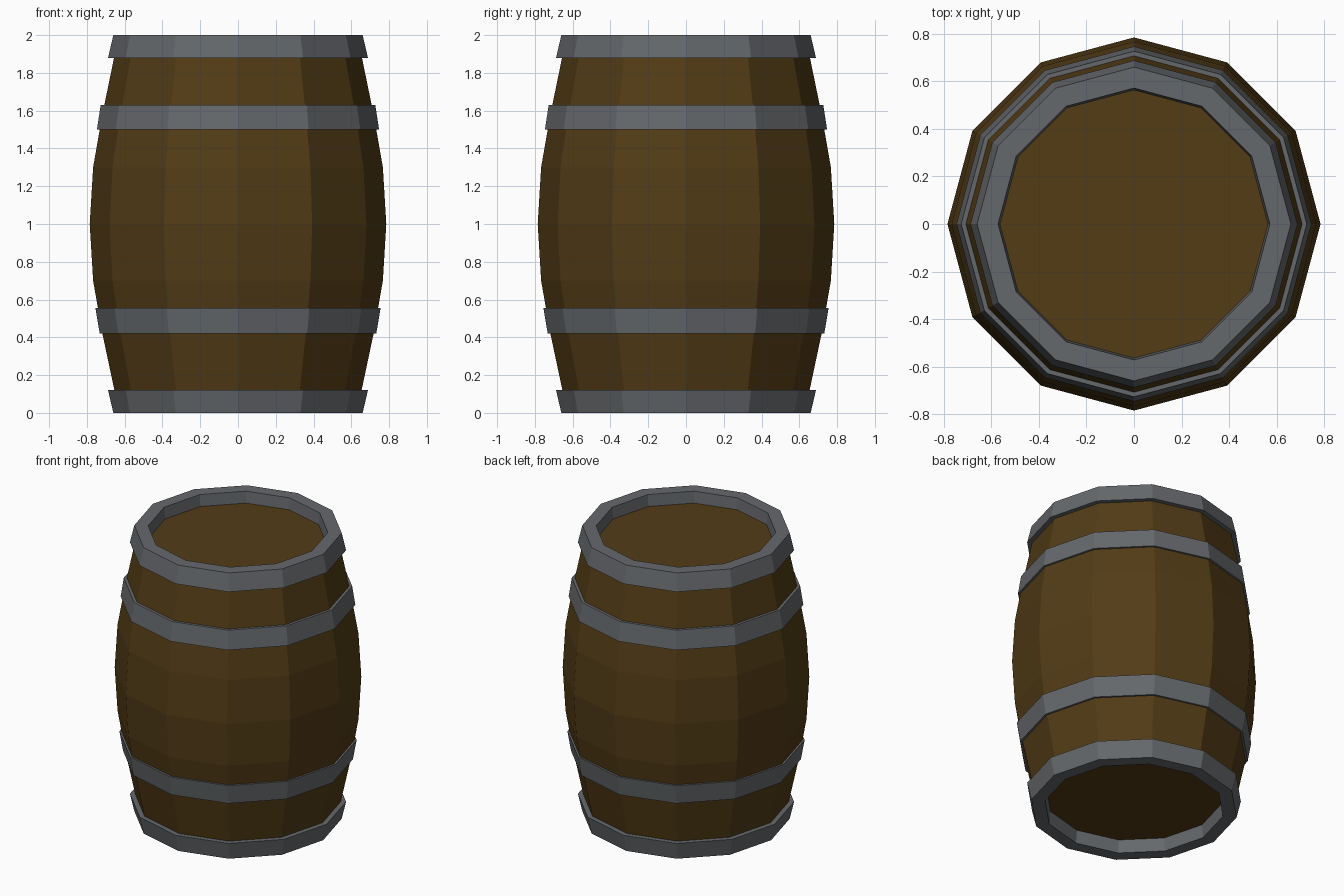
import bpy, bmesh
from math import cos, sin, pi

if "Cube" in bpy.data.objects:
    bpy.data.objects.remove(bpy.data.objects["Cube"])

SIDES = 12


def material(name, color):
    m = bpy.data.materials.new(name)
    m.diffuse_color = color
    m.use_nodes = True
    m.node_tree.nodes["Principled BSDF"].inputs["Base Color"].default_value = m.diffuse_color
    return m


wood = material("dark_wood", (0.085, 0.045, 0.008, 1))
iron = material("dark_iron", (0.13, 0.14, 0.15, 1))


def lathe(name, profile, mat, ring=False):
    """Revolve (radius, z) points; close as a ring or cap both ends."""
    bm = bmesh.new()
    rows = [[bm.verts.new((r * cos(2 * pi * i / SIDES), r * sin(2 * pi * i / SIDES), z))
             for i in range(SIDES)] for r, z in profile]
    pairs = list(zip(rows, rows[1:]))
    if ring:
        pairs.append((rows[-1], rows[0]))
    for a, b in pairs:
        for i in range(SIDES):
            j = (i + 1) % SIDES
            bm.faces.new((a[i], a[j], b[j], b[i]))
    if not ring:
        bm.faces.new(rows[0][::-1])
        bm.faces.new(rows[-1])
    bmesh.ops.recalc_face_normals(bm, faces=bm.faces)
    mesh = bpy.data.meshes.new(name)
    bm.to_mesh(mesh)
    bm.free()
    mesh.materials.append(mat)
    obj = bpy.data.objects.new(name, mesh)
    bpy.context.collection.objects.link(obj)
    return obj


# Bulging stave body with recessed heads
lower = [(0.648, 0.09), (0.718, 0.42), (0.767, 0.70)]
upper = [(r, 2 - z) for r, z in reversed(lower)]
upper[-1] = (0.648, 1.92)
lathe("barrel_body", lower + [(0.785, 1.0)] + upper, wood)

# End hoops forming the thick rims around the heads
lathe("top_hoop", [(0.66, 2.0), (0.688, 1.88), (0.56, 1.88), (0.572, 2.0)], iron, True)
lathe("bottom_hoop", [(0.66, 0.0), (0.688, 0.12), (0.56, 0.12), (0.572, 0.0)], iron, True)

# Intermediate hoops wrapped around the staves
lathe("upper_hoop", [(0.727, 1.63), (0.747, 1.50), (0.715, 1.50), (0.695, 1.63)], iron, True)
lathe("lower_hoop", [(0.732, 0.42), (0.755, 0.555), (0.72, 0.555), (0.70, 0.42)], iron, True)
